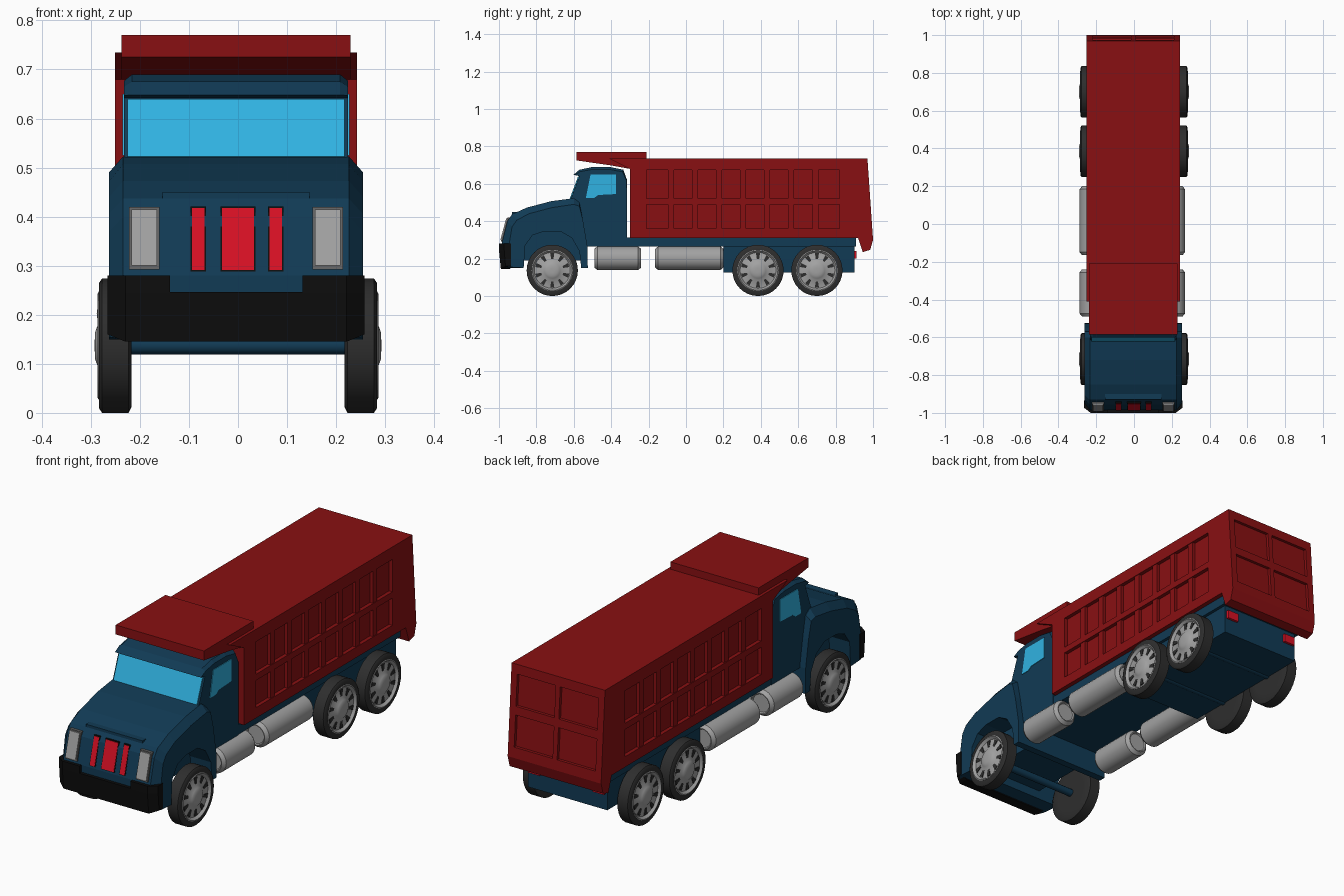
import bpy, bmesh, math

if "Cube" in bpy.data.objects:
    bpy.data.objects.remove(bpy.data.objects["Cube"])

def material(name, r, g, b):
    m = bpy.data.materials.new(name)
    m.diffuse_color = (r, g, b, 1)
    m.use_nodes = True
    m.node_tree.nodes["Principled BSDF"].inputs["Base Color"].default_value = m.diffuse_color
    return m

RED = material("dark red", 0.25, 0.005, 0.006)
NAVY = material("navy blue", 0.0055, 0.043, 0.09)
GLASS = material("sky blue glass", 0.03, 0.45, 0.76)
BRIGHT = material("bright red", 0.68, 0.005, 0.017)
GREY = material("metal grey", 0.36, 0.36, 0.36)
DGREY = material("dark grey", 0.12, 0.12, 0.12)
TYRE = material("tyre black", 0.027, 0.027, 0.027)
BLACK = material("bumper black", 0.004, 0.004, 0.004)
C = -0.004  # body sits slightly off centre

def finish(name, bm, mat, smooth=False):
    bmesh.ops.recalc_face_normals(bm, faces=bm.faces)
    me = bpy.data.meshes.new(name)
    bm.to_mesh(me)
    bm.free()
    me.materials.append(mat)
    ob = bpy.data.objects.new(name, me)
    bpy.context.collection.objects.link(ob)
    if smooth:
        bpy.ops.object.select_all(action='DESELECT')
        ob.select_set(True)
        bpy.context.view_layer.objects.active = ob
        bpy.ops.object.shade_smooth_by_angle(angle=math.radians(35))
    return ob

def add_loft(bm, rings):
    """Closed solid through (x, [(y, z)...]) cross sections."""
    vs = [[bm.verts.new((x, y, z)) for y, z in pts] for x, pts in rings]
    n = len(vs[0])
    bm.faces.new(vs[0])
    bm.faces.new(vs[-1])
    for a, b in zip(vs, vs[1:]):
        for i in range(n):
            bm.faces.new((a[i], a[(i + 1) % n], b[(i + 1) % n], b[i]))

def loft(name, rings, mat):
    bm = bmesh.new()
    add_loft(bm, rings)
    return finish(name, bm, mat)

def prism(name, x0, x1, pts, mat):
    return loft(name, [(x0, pts), (x1, pts)], mat)

def rect(y0, y1, z0, z1):
    return [(y0, z0), (y1, z0), (y1, z1), (y0, z1)]

def box(name, x0, x1, y0, y1, z0, z1, mat):
    return prism(name, x0, x1, rect(y0, y1, z0, z1), mat)

def chamfered(name, w_full, w_side, full, side, mat):
    return loft(name, [(C - w_side, side), (C - w_full, full),
                       (C + w_full, full), (C + w_side, side)], mat)

def lathe(name, profile, center, mat, axis='X', sign=1, seg=32):
    """Revolve (along, radius) points round the X or Y axis."""
    bm = bmesh.new()
    rows = []
    for t, r in profile:
        row = []
        for i in range(seg):
            a = 2 * math.pi * i / seg
            p = (t * sign, r * math.cos(a), r * math.sin(a))
            if axis == 'Y':
                p = (p[1], p[0], p[2])
            row.append(bm.verts.new([p[k] + center[k] for k in range(3)]))
        rows.append(row)
    for a, b in zip(rows, rows[1:]):
        for i in range(seg):
            bm.faces.new((a[i], a[(i + 1) % seg], b[(i + 1) % seg], b[i]))
    bm.faces.new(rows[0])
    bm.faces.new(rows[-1])
    return finish(name, bm, mat, True)

# Dump bed with recessed side and tailgate panels
W = 0.247
bed = prism("dump_bed", C - W, C + W,
            [(-0.41, 0.735), (0.97, 0.735), (1.0, 0.30), (0.985, 0.247), (0.945, 0.235),
             (0.92, 0.31), (-0.30, 0.31), (-0.30, 0.68)], RED)
ROWS = [(0.36, 0.49), (0.52, 0.675)]
cut = bmesh.new()
for s in (-1, 1):
    for z0, z1 in ROWS:
        add_loft(cut, [(C + s * (W - 0.018), rect(-0.21, 0.82, z0, z1)),
                       (C + s * 0.3, rect(-0.21, 0.82, z0, z1))])
    for z0, z1 in [(0.35, 0.50), (0.54, 0.69)]:
        gate = lambda z: 0.97 + (0.735 - z) * 0.069 - 0.014
        pts = [(gate(z0), z0), (1.1, z0), (1.1, z1), (gate(z1), z1)]
        add_loft(cut, [(C + s * 0.012, pts), (C + s * 0.215, pts)])
cutter = finish("panel_cutter", cut, RED)
cutter.hide_render = True
mod = bed.modifiers.new("panels", 'BOOLEAN')
mod.operation = 'DIFFERENCE'
mod.solver = 'EXACT'
mod.object = cutter
bpy.context.view_layer.objects.active = bed
bpy.ops.object.modifier_apply(modifier="panels")
bpy.data.objects.remove(cutter)
for s in (-1, 1):
    for z0, z1 in ROWS:
        for i in range(1, 8):
            y = -0.21 + 1.03 * i / 8
            box("bed_rib", C + s * (W - 0.022), C + s * (W - 0.003), y - 0.016, y + 0.016, z0, z1, RED)

# Canopy over the cab
prism("bed_canopy", C - 0.233, C + 0.233,
      [(-0.585, 0.77), (-0.21, 0.77), (-0.21, 0.73), (-0.30, 0.68), (-0.40, 0.698), (-0.585, 0.725)], RED)

# Chassis
box("chassis_deck", C - 0.225, C + 0.225, -0.33, 0.91, 0.265, 0.312, NAVY)
box("rear_chassis", C - 0.21, C + 0.21, 0.20, 0.90, 0.125, 0.27, NAVY)
box("engine_block", C - 0.15, C + 0.15, -0.93, -0.53, 0.19, 0.45, NAVY)

# Hood with wheel arches and chamfered sides
arch = [(-0.56, 0.15), (-0.57, 0.24), (-0.61, 0.31), (-0.67, 0.345), (-0.76, 0.345),
        (-0.82, 0.325), (-0.86, 0.27), (-0.868, 0.15)]
tail = [(-0.57, 0.50), (-0.55, 0.40), (-0.528, 0.27), (-0.525, 0.15)]
full = [(-0.985, 0.15), (-0.985, 0.28), (-0.955, 0.40), (-0.93, 0.437), (-0.85, 0.473),
        (-0.72, 0.507), (-0.60, 0.523)] + tail + arch
side = [(-0.945, 0.155), (-0.945, 0.28), (-0.93, 0.37), (-0.905, 0.405), (-0.84, 0.44),
        (-0.72, 0.472), (-0.60, 0.49), (-0.57, 0.48)] + tail[1:] + arch
chamfered("hood", 0.23, 0.259, full, side, NAVY)

# Cab with visor
chamfered("cab", 0.212, 0.228,
          [(-0.625, 0.50), (-0.572, 0.642), (-0.602, 0.648), (-0.57, 0.675), (-0.50, 0.69), (-0.41, 0.69),
           (-0.335, 0.675), (-0.315, 0.62), (-0.315, 0.265), (-0.57, 0.265)],
          [(-0.622, 0.50), (-0.569, 0.642), (-0.598, 0.647), (-0.565, 0.665), (-0.50, 0.677), (-0.41, 0.677),
           (-0.34, 0.664), (-0.317, 0.615), (-0.315, 0.265), (-0.57, 0.265)], NAVY)
prism("windshield", C - 0.221, C + 0.221,
      [(-0.621, 0.523), (-0.577, 0.640), (-0.569, 0.637), (-0.613, 0.520)], GLASS)
for s in (-1, 1):
    prism("side_window", C + s * 0.224, C + s * 0.231,
          [(-0.535, 0.525), (-0.51, 0.65), (-0.375, 0.65), (-0.375, 0.545), (-0.47, 0.54), (-0.49, 0.525)], GLASS)

# Grille slots and headlights lie on the sloped nose
def nose_plate(name, x0, x1, z0, z1, out, mat):
    y = lambda z: -0.985 + 0.27 * (z - 0.28)
    prism(name, C + x0, C + x1, [(y(z0) - out, z0), (y(z1) - out, z1),
                                 (y(z1) + 0.01, z1), (y(z0) + 0.01, z0)], mat)

for x, w in [(-0.077, 0.013), (0.004, 0.033), (0.081, 0.013)]:
    nose_plate("grille_frame", x - w - 0.003, x + w + 0.003, 0.288, 0.421, 0.002, BLACK)
    nose_plate("grille_slot", x - w, x + w, 0.291, 0.418, 0.004, BRIGHT)
for s in (-1, 1):
    nose_plate("headlight_frame", s * 0.187 - 0.031, s * 0.187 + 0.031, 0.292, 0.42, 0.008, DGREY)
    nose_plate("headlight", s * 0.187 - 0.026, s * 0.187 + 0.026, 0.300, 0.415, 0.013, GREY)

# Bumper: low bar and two raised ends
chamfered("bumper_bar", 0.225, 0.262,
          [(-0.99, 0.145), (-1.0, 0.246), (-0.94, 0.246), (-0.94, 0.145)],
          [(-0.965, 0.16), (-0.972, 0.246), (-0.935, 0.246), (-0.935, 0.16)], BLACK)
for s in (-1, 1):
    a = rect(-1.0, -0.94, 0.244, 0.28)
    b = rect(-0.972, -0.935, 0.244, 0.28)
    loft("bumper_end", [(C + s * 0.135, a), (C + s * 0.225, a), (C + s * 0.262, b)], BLACK)

# Side tanks and tail lights
for s in (-1, 1):
    x = s * 0.216 - 0.009
    for y0, y1 in [(-0.49, -0.24), (-0.165, 0.20)]:
        lathe("side_tank", [(y0 + 0.006, 0.042), (y0, 0.046), (y0, 0.050), (y0 + 0.016, 0.063), (y1 - 0.016, 0.063),
                            (y1, 0.050), (y1, 0.046), (y1 - 0.006, 0.042)], (x, 0, 0.202), GREY, 'Y', 1, 24)
    box("tail_light", C + s * 0.17 - 0.03, C + s * 0.17 + 0.03, 0.89, 0.912, 0.20, 0.24, BRIGHT)

# Wheels
R = 0.137
for y in (-0.715, 0.385, 0.70):
    lathe("axle", [(-0.23, 0.018), (0.23, 0.018)], (0, y, R), NAVY, seg=12)
    for s in (-1, 1):
        c = (s * 0.25, y, R)
        lathe("tyre", [(-0.033, 0.09), (-0.033, 0.125), (-0.027, R), (0.027, R), (0.033, 0.128),
                       (0.033, 0.108), (0.012, 0.104)], c, TYRE, 'X', s)
        lathe("rim", [(0.010, 0.108), (0.034, 0.110), (0.036, 0.106), (0.024, 0.096), (0.028, 0.052),
                      (0.036, 0.042), (0.041, 0.028), (0.042, 0.012)], c, GREY, 'X', s)
        # dark slots round the rim
        bm = bmesh.new()
        for i in range(10):
            a = 2 * math.pi * (i + 0.5) / 10
            pts = [(y + r * math.cos(a) - t * math.sin(a), R + r * math.sin(a) + t * math.cos(a))
                   for r, t in [(0.060, -0.006), (0.092, -0.011), (0.092, 0.011), (0.060, 0.006)]]
            add_loft(bm, [(c[0] + s * 0.020, pts), (c[0] + s * 0.0285, pts)])
        finish("rim_slots", bm, TYRE)
